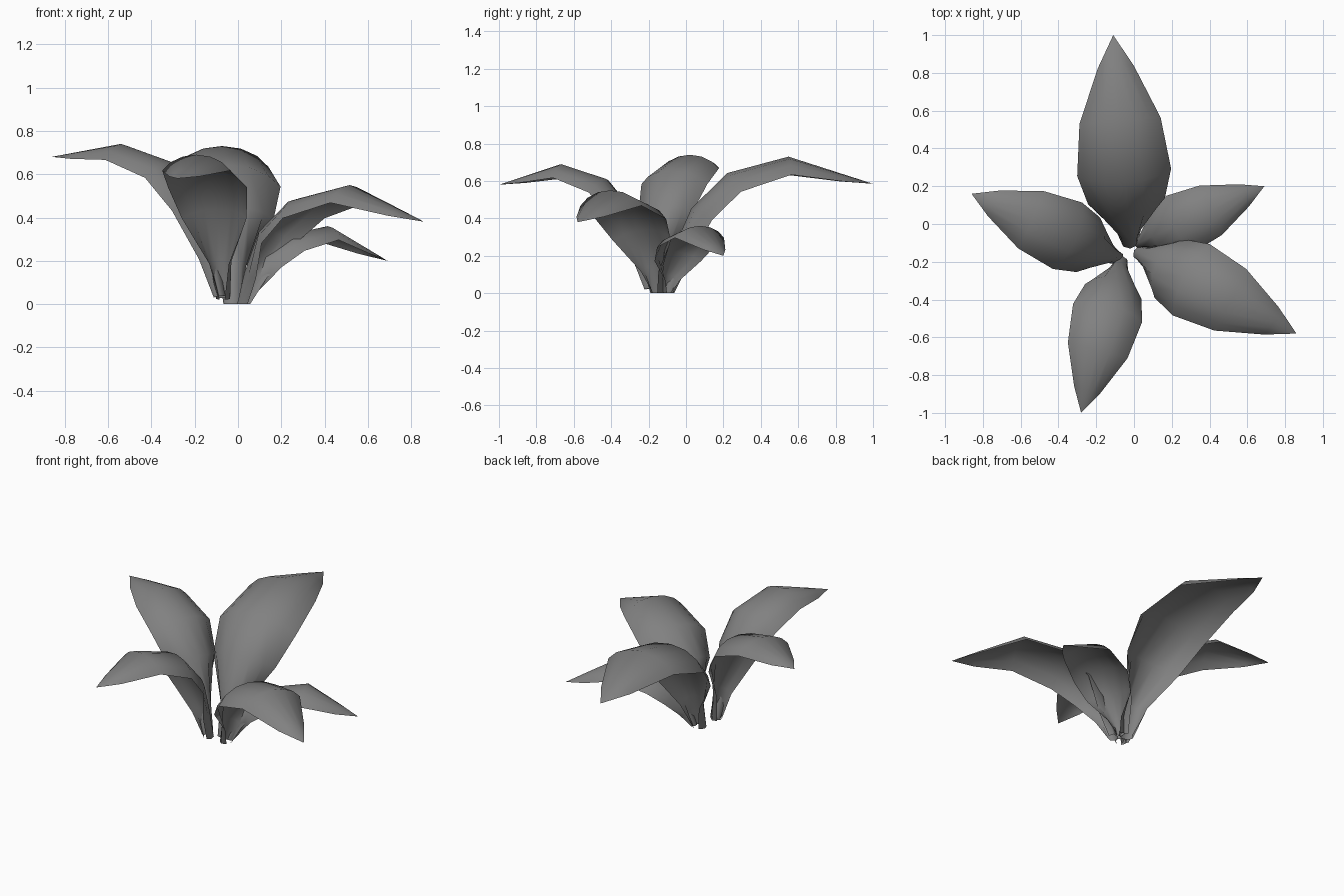
import bpy, bmesh, math
from mathutils import Vector

cube = bpy.data.objects.get("Cube")
if cube:
    bpy.data.objects.remove(cube, do_unlink=True)

grey = bpy.data.materials.new("petal_grey")
grey.use_nodes = True
colour = (0.22, 0.22, 0.22, 1)
grey.diffuse_color = colour
grey.node_tree.nodes["Principled BSDF"].inputs["Base Color"].default_value = colour

# Stations along a petal: reach, rise, half width, edge drop, curl angle
STATIONS = [
    (0.00, 0.00, 0.04, 0.06, 2.8),
    (0.04, 0.27, 0.06, 0.09, 2.0),
    (0.14, 0.62, 0.18, 0.10, 1.2),
    (0.31, 0.88, 0.22, 0.10, 1.1),
    (0.60, 1.00, 0.19, 0.085, 1.1),
    (0.86, None, 0.085, 0.035, 1.1),
    (1.00, None, 0.00, 0.00, 1.1),
]
ACROSS = 6


def petal(name, base, tip, peak):
    """Arched sheet whose edges fall away from a raised midrib."""
    base, tip = Vector(base), Vector(tip)
    run = Vector((tip.x - base.x, tip.y - base.y, 0))
    length = run.length
    out = run.normalized()
    side = Vector((-out.y, out.x, 0))
    up = Vector((0, 0, 1))

    # Midrib
    rib = []
    for reach, rise, *_ in STATIONS:
        if rise is None:
            z = peak + (tip.z - peak) * (reach - 0.6) / 0.4
        else:
            z = base.z + (peak - base.z) * rise
        rib.append(Vector((base.x, base.y, z)) + run * reach)

    # Cross-sections
    bm = bmesh.new()
    rows = []
    for i, (_, _, half, drop, curl) in enumerate(STATIONS):
        ahead = rib[min(i + 1, len(rib) - 1)]
        behind = rib[max(i - 1, 0)]
        tangent = (ahead - behind).normalized()
        normal = tangent.cross(side)
        if normal.dot(up) < 0:
            normal.negate()
        widest = math.sin(min(curl, math.pi / 2))
        row = []
        for k in range(ACROSS + 1):
            a = curl * (2 * k / ACROSS - 1)
            sideways = length * half * math.sin(a) / widest
            fall = length * drop * (1 - math.cos(a)) / (1 - math.cos(curl))
            p = rib[i] + side * sideways - normal * fall
            p.z = max(p.z, 0)
            row.append(bm.verts.new(p))
        rows.append(row)
    for low, high in zip(rows, rows[1:]):
        for k in range(ACROSS):
            bm.faces.new((low[k], high[k], high[k + 1], low[k + 1]))
    bmesh.ops.remove_doubles(bm, verts=bm.verts, dist=0.0005)
    bmesh.ops.recalc_face_normals(bm, faces=bm.faces)
    if sum(f.normal.z * f.calc_area() for f in bm.faces) < 0:
        bmesh.ops.reverse_faces(bm, faces=bm.faces)
    for f in bm.faces:
        f.smooth = True

    mesh = bpy.data.meshes.new(name)
    bm.to_mesh(mesh)
    bm.free()
    mesh.materials.append(grey)
    bpy.context.collection.objects.link(bpy.data.objects.new(name, mesh))


petal("back_petal", (-0.02, -0.13, 0.0), (-0.11, 1.0, 0.585), 0.73)
petal("right_petal", (-0.06, -0.19, 0.04), (-0.86, 0.16, 0.68), 0.74)
petal("front_petal", (-0.06, -0.17, 0.03), (-0.28, -1.0, 0.58), 0.69)
petal("front_left_petal", (0.0, -0.14, 0.0), (0.86, -0.58, 0.38), 0.55)
petal("back_left_petal", (0.0, -0.11, 0.0), (0.69, 0.2, 0.2), 0.36)
